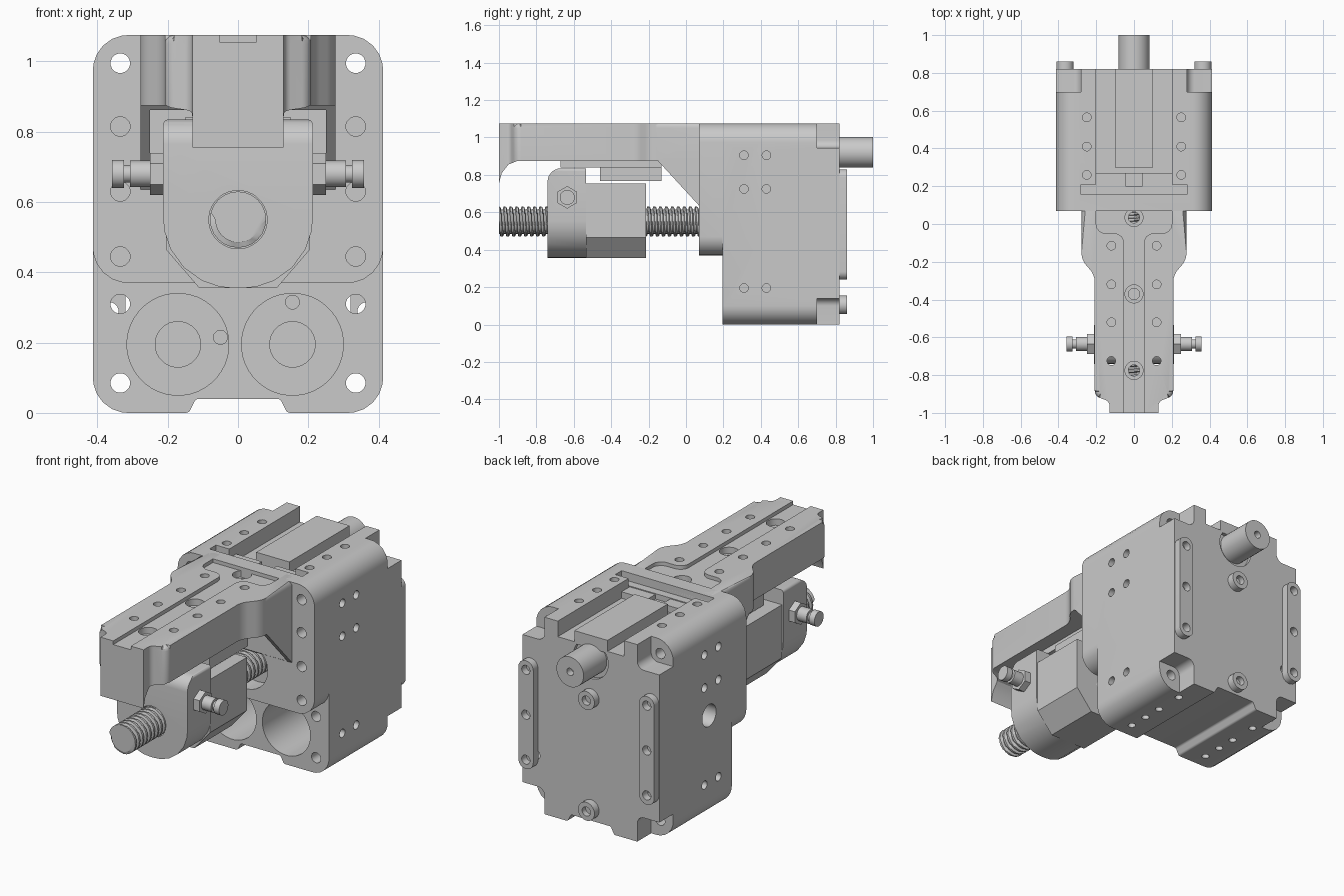
import bpy, bmesh, math
from mathutils import Vector

old = bpy.data.objects.get("Cube")
if old:
    bpy.data.objects.remove(old, do_unlink=True)

grey = bpy.data.materials.new("machined grey")
grey.use_nodes = True
grey.diffuse_color = (0.59, 0.59, 0.59, 1)
grey.node_tree.nodes["Principled BSDF"].inputs["Base Color"].default_value = grey.diffuse_color
parts = []


def finish(name, bm):
    bmesh.ops.recalc_face_normals(bm, faces=bm.faces[:])
    mesh = bpy.data.meshes.new(name)
    bm.to_mesh(mesh)
    bm.free()
    mesh.materials.append(grey)
    ob = bpy.data.objects.new(name, mesh)
    bpy.context.collection.objects.link(ob)
    parts.append(ob)
    return ob


def place(axis, u, v, w):
    return {"X": (w, u, v), "Y": (u, w, v), "Z": (u, v, w)}[axis]


def rounded(points, steps=6):
    """Outline from (u, v, radius) corners."""
    out = []
    for i, (u, v, r) in enumerate(points):
        p = Vector((u, v))
        if not r:
            out.append(p)
            continue
        a = (Vector(points[i - 1][:2]) - p).normalized()
        b = (Vector(points[(i + 1) % len(points)][:2]) - p).normalized()
        half = math.acos(max(-1, min(1, a.dot(b)))) / 2
        centre = p + (a + b).normalized() * (r / math.sin(half))
        s = p + a * (r / math.tan(half)) - centre
        e = p + b * (r / math.tan(half)) - centre
        for k in range(steps + 1):
            out.append(centre + s.lerp(e, k / steps).normalized() * r)
    return out


def prism(name, points, axis, lo, hi, soft=None):
    bm = bmesh.new()
    loop = [tuple(p) for p in rounded([(*p, 0)[:3] for p in points])]
    rings = [[bm.verts.new(place(axis, u, v, w)) for u, v in loop] for w in (lo, hi)]
    for ring in rings:
        bm.faces.new(ring)
    n = len(loop)
    for i in range(n):
        j = (i + 1) % n
        bm.faces.new((rings[0][i], rings[0][j], rings[1][j], rings[1][i]))
    if soft:
        edges = [e for e in bm.edges if all(soft(v.co) for v in e.verts)]
        bmesh.ops.bevel(bm, geom=edges, offset=0.025, segments=3, affect="EDGES", profile=0.5)
    return finish(name, bm)


def rect(u0, v0, u1, v1, r=0):
    return [(u0, v0, r), (u1, v0, r), (u1, v1, r), (u0, v1, r)]


def rod(name, axis, u, v, r, lo, hi, n=24):
    ring = [(u + r * math.cos(math.tau * (i + .5) / n), v + r * math.sin(math.tau * (i + .5) / n)) for i in range(n)]
    return prism(name, ring, axis, lo, hi)


def combine(ob, other, operation="DIFFERENCE"):
    mod = ob.modifiers.new("combine", "BOOLEAN")
    mod.operation, mod.object, mod.solver = operation, other, "EXACT"
    result = bpy.data.meshes.new_from_object(ob.evaluated_get(bpy.context.evaluated_depsgraph_get()))
    ob.modifiers.clear()
    ob.data = result
    parts.remove(other)
    bpy.data.objects.remove(other, do_unlink=True)


def drill(ob, axis, u, v, r, lo, hi, n=16):
    combine(ob, rod("drill", axis, u, v, r, lo, hi, n))


def mill(ob, points, axis, lo, hi):
    combine(ob, prism("mill", points, axis, lo, hi))


# Housing: tall gearbox with a front overhang
W, TOP = 0.413, 1.075
housing = prism("housing", [(-W, 0, .1), (-.14, 0, .015), (-.12, .04, .015), (.12, .04, .015), (.14, 0, .015),
                            (W, 0, .1), (W, TOP, .1), (-W, TOP, .1)], "Y", .195, .82)
combine(housing, prism("overhang", rect(-W, .37, W, TOP, .1), "Y", .07, .4), "UNION")
# Top channel
mill(housing, rect(-.2, .2, .2, .9), "Z", .99, 1.2)
mill(housing, rect(-.28, .155, .28, .21), "Z", 1.03, 1.2)
for s in (-1, 1):
    # Rear corner notches and front mounting holes
    for z0, z1 in ((-.1, .14), (.945, 1.2)):
        mill(housing, rect(s * .44 - .16, z0, s * .44 + .16, z1, .04), "Y", .70, .9)
    for z in (.085, .31, .995):
        drill(housing, "Y", s * .335, z, .028, 0, .9)
    for z in (.445, .63, .815):
        drill(housing, "Y", s * .335, z, .028, 0, .17)
    # Motor bores with shaft and pin openings
    x = -.008 + s * .163
    drill(housing, "Y", x, .195, .145, .1, .6, 40)
    drill(housing, "Y", x, .195, .065, .55, .66, 24)
    # Side, top and bottom screw holes
    for y in (.31, .43):
        for z in (.195, .725, .905):
            drill(housing, "X", y, z, .023, *sorted((s * .38, s * .5)))
    for y in (.26, .41, .565):
        drill(housing, "Z", s * .25, y, .023, 1.02, 1.2)
    for y in (.28, .39, .5, .66):
        drill(housing, "Z", s * .25, y, .02, -.1, .04)
drill(housing, "Y", -.05, .215, .02, .55, .62)
drill(housing, "Y", .155, .315, .02, .55, .62)
drill(housing, "X", .39, .56, .06, -.5, -.33, 24)
drill(housing, "Y", 0, .55, .13, 0, .17, 32)
drill(housing, "Y", 0, .92, .105, .80, .9, 32)

# Top channel inserts
prism("channel_plate", rect(-.1, .3, .1, .82), "Z", .98, 1.05)
bar = prism("channel_bar", rect(-.2, .2, .2, .27), "Z", .98, 1.025)
mill(bar, rect(-.045, .1, .045, .3), "Z", 1.0, 1.1)

# Rear strips, bosses and output shaft
for s, side in ((1, "left"), (-1, "right")):
    strip = prism(side + "_rear_strip", rect(s * .365 - .045, .24, s * .365 + .045, .83, .043), "Y", .815, .86)
    for z in (.29, .535, .78):
        drill(strip, "Y", s * .365, z, .025, .8, .9)
for place_name, z in (("lower", .105), ("upper", .71)):
    boss = rod(place_name + "_rear_boss", "Y", 0, z, .05, .81, .86)
    drill(boss, "Y", 0, z, .025, .83, .9)
shaft = rod("output_shaft", "Y", 0, .92, .082, .78, 1, 32)
drill(shaft, "Y", 0, .92, .02, .96, 1.1)

# Arm: plan outline cut to the side profile
half = [(.13, -1, 0), (.13, -.94, .03), (.208, -.91, .04), (.208, -.27, .1), (.278, -.19, .1), (.278, .155, 0)]
plan = half + [(-x, y, r) for x, y, r in reversed(half)]
arm = prism("arm", plan, "Z", .5, TOP,
            lambda c: c.z > 1 and abs(c.x) > .14 and c.y < .16)
combine(arm, prism("arm_profile", [(-1.1, .755), (-1, .755), (-.985, .81), (-.95, .855), (-.9, .875), (-.15, .875),
                                   (.075, .63), (.075, .875), (.2, .875), (.2, 1.2), (-1.1, 1.2)], "X", -.5, .5), "INTERSECT")
mill(arm, rect(-.25, -.14, .25, .069), "Z", .4, .862)
mill(arm, [(-.053, -1.1), (.053, -1.1), (.053, -.05, .05), (.2, -.05, .05), (.2, .3), (-.2, .3),
           (-.2, -.05, .05), (-.053, -.05, .05)], "Z", 1.055, 1.2)
for y in (.035, -.37, -.775):
    drill(arm, "Z", 0, y, .048, 1.02, 1.2, 24)
    drill(arm, "Z", 0, y, .03, .7, 1.1)
for y in (-.115, -.32, -.52, -.725):
    for x in (-.12, .12):
        drill(arm, "Z", x, y, .023, .96 if y > -.6 else .7, 1.2)

# Guide rail under the arm
prism("guide_rail", rect(-.13, -.67, .13, -.13), "Z", .84, .88)
prism("guide_block", rect(-.15, -.46, .15, -.13), "Z", .768, .842)

# Nut carrier and nut body on the screw
carrier = prism("nut_carrier", [(-.213, .835, .015), (-.213, .355, .2), (.213, .355, .2), (.213, .835, .015)],
                "Y", -.74, -.535)
combine(carrier, prism("carrier_profile", [(-.74, .3), (-.5, .3), (-.5, .835), (-.74, .835, .07)], "X", -.4, .4), "INTERSECT")
drill(carrier, "Y", 0, .55, .083, -.8, -.6, 32)
prism("nut_body", [(-.11, .355), (.11, .355), (.205, .465), (.205, .755), (-.205, .755), (-.205, .465)],
      "Y", -.535, -.215)

# Stepped side pins
for s, side in ((1, "left"), (-1, "right")):
    for label, r, lo, hi, n in (("pin_hex", .06, .2, .25, 6), ("pin_body", .038, .25, .308, 24),
                                ("pin_neck", .025, .3, .33, 24), ("pin_tip", .04, .325, .358, 24)):
        rod(side + "_" + label, "X", -.635, .68, r, s * lo, s * hi, n)

# Helical lead screw
bm = bmesh.new()
N, PITCH, START, END = 24, .032, -1, .17
rows = []
for k in range(int((END - START) / PITCH * 8) + 1):
    row = []
    for i in range(N):
        y = START + k * PITCH / 8
        phase = (k / 8 + i / N) % 1
        r = .08 if phase < .5 else .065
        a = math.tau * i / N
        row.append(bm.verts.new((r * math.cos(a), y, .55 + r * math.sin(a))))
    rows.append(row)
for a, b in zip(rows, rows[1:]):
    for i in range(N):
        j = (i + 1) % N
        bm.faces.new((a[i], a[j], b[j], b[i]))
bm.faces.new(rows[0])
bm.faces.new(rows[-1])
finish("lead_screw", bm)

# Smooth curved walls while keeping machined edges sharp
bpy.ops.object.select_all(action="DESELECT")
for ob in parts:
    ob.select_set(True)
bpy.context.view_layer.objects.active = housing
bpy.ops.object.shade_smooth_by_angle(angle=math.radians(30))
